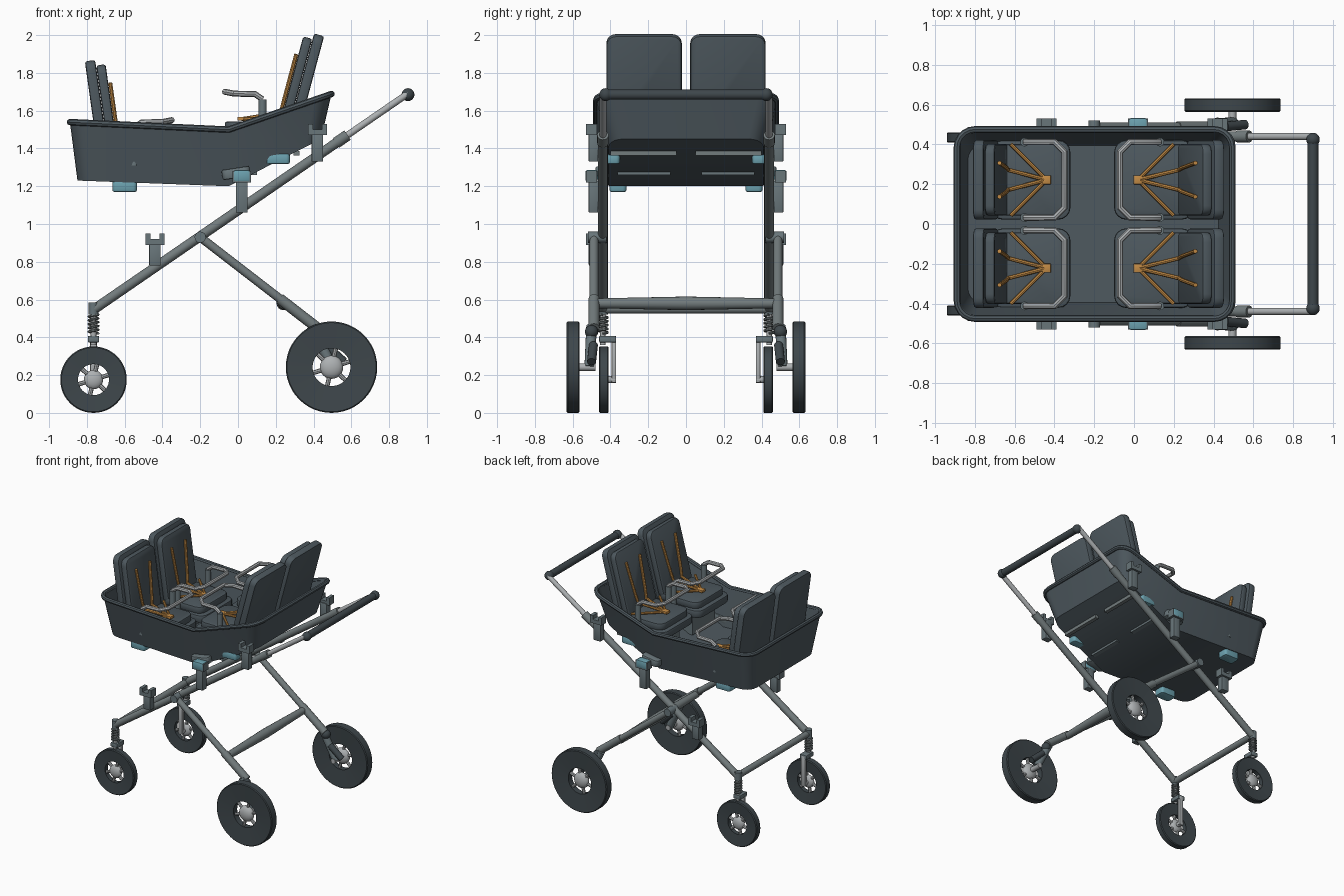
import bpy, bmesh, math
from mathutils import Vector, Matrix, Euler

if "Cube" in bpy.data.objects:
    bpy.data.objects.remove(bpy.data.objects["Cube"], do_unlink=True)


def material(name, *rgb):
    m = bpy.data.materials.new(name)
    m.use_nodes = True
    m.diffuse_color = (*rgb, 1)
    m.node_tree.nodes["Principled BSDF"].inputs["Base Color"].default_value = (*rgb, 1)
    return m


SLATE = material("slate fabric", .075, .098, .113)
TYRE = material("dark rubber", .048, .062, .07)
FRAME = material("grey tube", .17, .2, .205)
METAL = material("light metal", .42, .44, .45)
BRACKET = material("bracket grey", .14, .18, .195)
TEAL = material("teal plastic", .15, .36, .43)
ORANGE = material("orange webbing", .55, .26, .06)


def finish(name, mesh, mat):
    mesh.materials.clear()
    mesh.materials.append(mat)
    for p in mesh.polygons:
        p.use_smooth = True
    mesh.set_sharp_from_angle(angle=math.radians(35))
    obj = bpy.data.objects.new(name, mesh)
    bpy.context.collection.objects.link(obj)
    return obj


def from_bm(name, bm, mat):
    bmesh.ops.recalc_face_normals(bm, faces=bm.faces)
    mesh = bpy.data.meshes.new(name)
    bm.to_mesh(mesh)
    bm.free()
    return finish(name, mesh, mat)


def slab(name, loc, size, mat, corner=0, edge=0, tilt=0):
    """Box with rounded upright corners and softened rims, turned about y."""
    bm = bmesh.new()
    bmesh.ops.create_cube(bm, size=1, matrix=Matrix.Diagonal((*size, 1)))
    if corner:
        up = [e for e in bm.edges if abs(e.verts[0].co.z - e.verts[1].co.z) > 1e-4]
        bmesh.ops.bevel(bm, geom=up, offset=corner, segments=4, profile=.5, affect='EDGES')
    if edge:
        rims = [e for e in bm.edges if e.calc_face_angle(0) > 1]
        bmesh.ops.bevel(bm, geom=rims, offset=edge, segments=2, profile=.5, affect='EDGES')
    bm.transform(Matrix.Translation(loc) @ Euler((0, tilt, 0)).to_matrix().to_4x4())
    return from_bm(name, bm, mat)


def rod(name, a, b, r1, mat, r2=None, sides=16):
    a, b = Vector(a), Vector(b)
    bm = bmesh.new()
    turn = (b - a).to_track_quat('Z', 'Y').to_matrix().to_4x4()
    bmesh.ops.create_cone(bm, cap_ends=True, segments=sides, radius1=r1,
                          radius2=r1 if r2 is None else r2, depth=(b - a).length,
                          matrix=Matrix.Translation((a + b) / 2) @ turn)
    return from_bm(name, bm, mat)


def ball(name, loc, r, mat, flat=1):
    bm = bmesh.new()
    bmesh.ops.create_uvsphere(bm, u_segments=20, v_segments=12, radius=r,
                              matrix=Matrix.Translation(loc) @ Matrix.Diagonal((1, flat, 1, 1)))
    return from_bm(name, bm, mat)


def tube(name, pts, r, mat, cyclic=False, res=2):
    cu = bpy.data.curves.new(name, 'CURVE')
    cu.dimensions = '3D'
    cu.bevel_depth, cu.bevel_resolution, cu.use_fill_caps = r, res, True
    sp = cu.splines.new('POLY')
    sp.points.add(len(pts) - 1)
    for p, q in zip(sp.points, pts):
        p.co = (*q, 1)
    sp.use_cyclic_u = cyclic
    tmp = bpy.data.objects.new(name + " path", cu)
    bpy.context.collection.objects.link(tmp)
    dg = bpy.context.evaluated_depsgraph_get()
    mesh = bpy.data.meshes.new_from_object(tmp.evaluated_get(dg))
    bpy.data.objects.remove(tmp, do_unlink=True)
    return finish(name, mesh, mat)


# Basket shell: bent tub with a rounded plan
BEND = -.05


def bent(x, left, mid, right):
    (xl, zl), (xr, zr) = left, right
    if x < BEND:
        return zl + (mid - zl) * (x - xl) / (BEND - xl)
    return mid + (zr - mid) * (x - BEND) / (xr - BEND)


def outline(x0, x1, y, r, zfun):
    half = []
    for i in range(6):
        a = math.pi - i * math.pi / 10
        half.append((x0 + r + r * math.cos(a), y - r + r * math.sin(a)))
    half.append((BEND, y))
    for i in range(6):
        a = math.pi / 2 - i * math.pi / 10
        half.append((x1 - r + r * math.cos(a), y - r + r * math.sin(a)))
    ring = half + [(x, -v) for x, v in reversed(half)]
    return [(x, v, zfun(x)) for x, v in ring]


def top(x):
    return bent(x, (-.9, 1.54), 1.5, (.5, 1.69))


def low(x):
    return bent(x, (-.85, 1.23), 1.2, (.44, 1.45))


rings = [outline(-.85, .44, .41, .08, low), outline(-.89, .495, .475, .09, top),
         outline(-.875, .48, .46, .08, top),
         outline(-.835, .425, .395, .07, lambda x: low(x) + .02)]
bm = bmesh.new()
rv = [[bm.verts.new(p) for p in ring] for ring in rings]
n = len(rv[0])
for a, b in zip(rv, rv[1:]):
    for i in range(n):
        j = (i + 1) % n
        bm.faces.new((a[i], a[j], b[j], b[i]))
for ring in (rv[0], rv[-1]):
    for i in range(n // 2 - 1):
        bm.faces.new((ring[i], ring[i + 1], ring[n - 2 - i], ring[n - 1 - i]))
from_bm("basket", bm, SLATE)
tube("basket_rim", outline(-.89, .495, .475, .09, top), .017, SLATE, True)


# Seats: two facing pairs with harness and bumper bar
def seat(name, d, yc):
    drop = 0 if d > 0 else -.15
    lean = math.radians(15 if d > 0 else 8)

    def at(x, y, z):
        return Vector((x if d > 0 else -.42 - x, yc + y, z + drop))

    def on_back(h, off, y=0):
        return at(.287, y, 1.47) + h * Vector((d * math.sin(lean), 0, math.cos(lean))) \
            + off * Vector((-d * math.cos(lean), 0, math.sin(lean)))

    tilt = d * lean - math.pi / 2
    slab(name + "_back", on_back(.275, 0), (.55, .4, .055), SLATE, .05, .012, tilt)
    slab(name + "_back_pad", on_back(.265, .054), (.51, .36, .05), SLATE, .05, .012, tilt)
    slab(name + "_cushion_base", at(.1, 0, 1.46), (.4, .4, .06), SLATE, .06, .012)
    slab(name + "_cushion", at(.11, 0, 1.515), (.36, .36, .055), SLATE, .06, .012)
    foot = 1.26 if d > 0 else 1.225
    ztop = 1.44 + drop
    slab(name + "_pedestal", (at(.05, 0, 0).x, yc, (foot + ztop) / 2),
         (.1, .28, ztop - foot), BRACKET)
    slab(name + "_buckle", at(.02, 0, 1.557), (.045, .045, .02), ORANGE, edge=.004)
    for s in (1, -1):
        tube(name + "_lap_strap", [at(.02, 0, 1.555), at(.2, s * .18, 1.56)], .01, ORANGE)
        tube(name + "_shoulder_strap", [at(.02, 0, 1.555), on_back(.1, .09, s * .05),
             on_back(.16, .09, s * .06), on_back(.42, .09, s * .085)], .011, ORANGE)
        rod(name + "_bumper_post", at(.13, s * .19, 1.46), at(.13, s * .19, 1.66), .022, BRACKET)
    bar = [(.13, .19, 1.66), (.09, .19, 1.688), (-.02, .19, 1.69), (-.07, .14, 1.7)]
    bar += [(x, -y, z) for x, y, z in reversed(bar)]
    tube(name + "_bumper_bar", [at(*p) for p in bar], .016, METAL)


for s, side in ((1, "left"), (-1, "right")):
    seat(side + "_rear_seat", 1, s * .222)
    seat(side + "_front_seat", -1, s * .222)


# Wheels: ring tyre, spokes and domed hub
def wheel(name, x, y, R, inner, w):
    c = Vector((x, y, R))
    bm = bmesh.new()
    prof = [(R - .006, -w), (R, -w + .006), (R, w - .006), (R - .006, w),
            (inner, w * .7), (inner, -w * .7)]
    seg = 48
    loops = []
    for i in range(seg):
        a = 2 * math.pi * i / seg
        loops.append([bm.verts.new(c + Vector((r * math.cos(a), v, r * math.sin(a))))
                      for r, v in prof])
    for i in range(seg):
        a, b = loops[i], loops[(i + 1) % seg]
        for k in range(len(prof)):
            m = (k + 1) % len(prof)
            bm.faces.new((a[k], a[m], b[m], b[k]))
    from_bm(name + "_tyre", bm, TYRE)
    ball(name + "_hub", c, inner * .62, METAL, w / (inner * .62))
    for i in range(6):
        a = math.pi * i / 3 + .3
        rod(name + "_spoke", c, c + Vector((math.cos(a), 0, math.sin(a))) * (inner + .01),
            .012, METAL, sides=8)


def frame_z(x):
    return .55 + (x + .76) * .687


for s, side in ((1, "left"), (-1, "right")):
    y = s * .44
    wheel(side + "_front_wheel", -.765, s * .435, .176, .082, .026)
    wheel(side + "_rear_wheel", .495, s * .598, .242, .1, .034)

    # Long side tube with telescoping handle arm
    rod(side + "_main_tube", (-.76, y, .55), (.56, y, frame_z(.56)), .026, FRAME)
    rod(side + "_handle_arm", (.5, y, frame_z(.5)), (.9, y, frame_z(.9)), .018, METAL)
    rod(side + "_handle_sleeve", (.52, y, frame_z(.52)), (.58, y, frame_z(.58)), .03, FRAME)
    ball(side + "_handle_cap", (.9, s * .425, 1.685), .034, TYRE)

    # Rear leg, pivot and swing arm
    yl = s * .487
    rod(side + "_rear_leg", (-.2, yl, .93), (.26, yl, .575), .023, FRAME)
    rod(side + "_rear_leg_lower", (.22, yl, .605), (.42, yl, .45), .029, FRAME)
    rod(side + "_leg_pivot", (-.2, s * .42, .93), (-.2, s * .52, .93), .03, BRACKET)
    rod(side + "_swing_arm", (.39, s * .5, .46), (.5, s * .51, .24), .028, BRACKET)
    rod(side + "_brake_unit", (.46, s * .49, .36), (.56, s * .5, .27), .024, TYRE)
    rod(side + "_rear_axle", (.495, s * .48, .242), (.495, s * .6, .242), .02, METAL)
    ball(side + "_arm_knob", (.42, s * .5, .43), .035, TYRE)

    # Front suspension and fork
    rod(side + "_fork_head", (-.765, y, .52), (-.765, y, .585), .026, BRACKET)
    rod(side + "_fork_stem", (-.765, y, .36), (-.765, y, .54), .015, METAL)
    coil = [(-.765 + .025 * math.cos(i * .628), y + .025 * math.sin(i * .628), .42 + i * .002)
            for i in range(51)]
    tube(side + "_spring", coil, .007, FRAME, res=1)
    slab(side + "_fork_crown", (-.765, s * .415, .39), (.06, .09, .035), BRACKET, edge=.006)
    slab(side + "_fork_blade", (-.765, s * .382, .28), (.035, .025, .24), METAL, edge=.005)
    rod(side + "_front_axle", (-.765, s * .37, .176), (-.765, s * .45, .176), .018, METAL)

    # Basket mounts: post with forked top
    for x, z0, z1 in ((-.44, .78, .95), (.02, 1.06, 1.28), (.42, 1.33, 1.53)):
        slab(side + "_mount_post", (x, s * .49, (z0 + z1) / 2 - .025),
             (.062, .05, z1 - z0 - .05), BRACKET, edge=.005)
        slab(side + "_mount_seat", (x, s * .5, z1 - .045), (.1, .06, .03), BRACKET)
        for k in (-1, 1):
            slab(side + "_mount_prong", (x + k * .037, s * .5, z1 - .017),
                 (.026, .06, .034), BRACKET)

    # Teal clips and side boss
    slab(side + "_front_pad", (-.6, s * .36, 1.2), (.13, .09, .06), TEAL, .02, .01)
    slab(side + "_rear_pad", (.21, s * .385, 1.345), (.13, .07, .055), TEAL, .02, .01)
    slab(side + "_mount_clip", (.02, s * .5, 1.255), (.09, .066, .06), TEAL, edge=.01)
    slab(side + "_side_boss", (-.01, s * .44, 1.27), (.15, .08, .055), BRACKET, .03, .01, -.15)
    slab(side + "_under_rail", (.31, s * .225, 1.375), (.03, .35, .025), FRAME)

    # Half of the swelling rear crossbar
    rod(side + "_rear_crossbar", (.24, 0, .58), (.24, s * .48, .58), .036, FRAME, .026)

# Cross members and grip
rod("front_crossbar", (-.76, -.44, .55), (-.76, .44, .55), .024, FRAME)
rod("handle_grip", (.9, -.425, 1.685), (.9, .425, 1.685), .027, TYRE)
